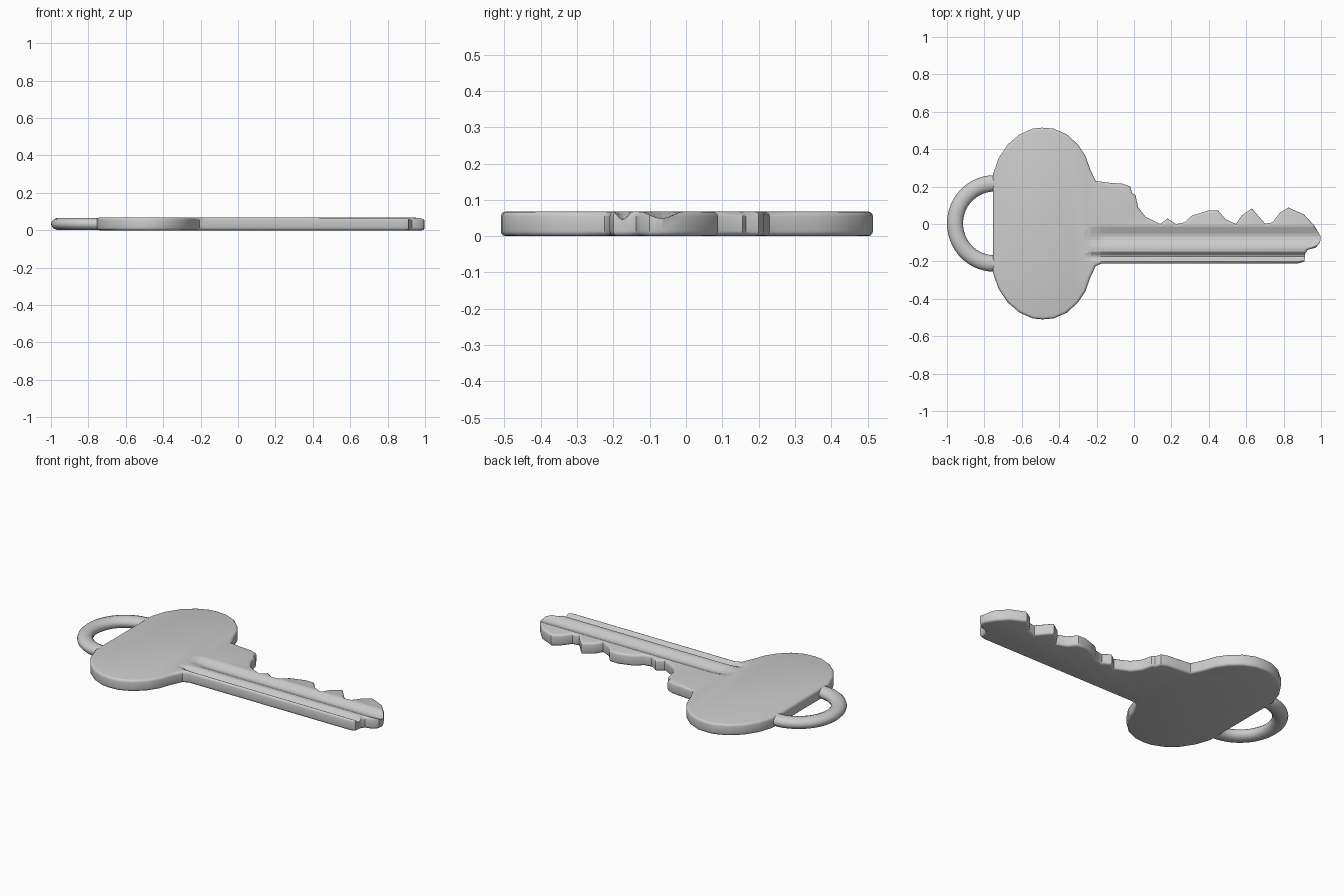
import bpy, bmesh, math

if "Cube" in bpy.data.objects:
    bpy.data.objects.remove(bpy.data.objects["Cube"])

T = 0.068  # key thickness


def make_object(name, bm):
    bmesh.ops.recalc_face_normals(bm, faces=bm.faces)
    mesh = bpy.data.meshes.new(name)
    bm.to_mesh(mesh)
    bm.free()
    ob = bpy.data.objects.new(name, mesh)
    bpy.context.collection.objects.link(ob)
    return ob


def loft(name, rings, close_path=False):
    # Skin a list of closed cross-sections and cap both ends
    bm = bmesh.new()
    vs = [[bm.verts.new(p) for p in r] for r in rings]
    n = len(rings[0])
    for a, b in zip(vs, vs[1:]):
        for i in range(n):
            j = (i + 1) % n
            bm.faces.new((a[i], a[j], b[j], b[i]))
    bm.faces.new(vs[0])
    bm.faces.new(vs[-1])
    return make_object(name, bm)


def smooth(ob, angle):
    bpy.ops.object.select_all(action='DESELECT')
    ob.select_set(True)
    bpy.context.view_layer.objects.active = ob
    bpy.ops.object.shade_smooth_by_angle(angle=math.radians(angle))


# Outline: upper lobe, teeth and tip, then mirrored lower lobe
lobe = [(-0.755, 0.262), (-0.725, 0.35), (-0.675, 0.425), (-0.61, 0.48),
        (-0.54, 0.51), (-0.49, 0.515), (-0.43, 0.51), (-0.36, 0.48),
        (-0.30, 0.425), (-0.26, 0.365), (-0.235, 0.295), (-0.205, 0.23)]
teeth = [(-0.13, 0.22), (-0.06, 0.215), (-0.02, 0.2), (-0.01, 0.165), (0.008, 0.155),
         (0.022, 0.09), (0.06, 0.04), (0.14, 0.0), (0.18, 0.03), (0.225, 0.0),
         (0.27, 0.008), (0.31, 0.045), (0.40, 0.073), (0.45, 0.072), (0.49, 0.025),
         (0.545, 0.0), (0.575, 0.045), (0.63, 0.083), (0.70, 0.002), (0.74, 0.008),
         (0.78, 0.06), (0.825, 0.088), (0.91, 0.05), (0.965, -0.01)]
tip = [(0.998, -0.065), (0.995, -0.1), (0.97, -0.127), (0.93, -0.137),
       (0.915, -0.158), (0.912, -0.2), (0.88, -0.21), (-0.175, -0.212)]
lower = [(x, -y + 0.005) for x, y in reversed(lobe)]
outline = lobe + teeth + tip + lower

# Key body: extruded outline with rounded rims
bm = bmesh.new()
base = bm.faces.new([bm.verts.new((x, y, 0)) for x, y in outline])
ext = bmesh.ops.extrude_face_region(bm, geom=[base])
bmesh.ops.translate(bm, vec=(0, 0, T),
                    verts=[g for g in ext['geom'] if isinstance(g, bmesh.types.BMVert)])
bm.normal_update()
rims = [e for e in bm.edges if abs(e.verts[0].co.z - e.verts[1].co.z) < 1e-4]
bmesh.ops.bevel(bm, geom=rims, offset=0.014, segments=3, profile=0.5,
                affect='EDGES', clamp_overlap=False)
body = make_object("key_body", bm)

# Grooves along the blade, running out into the bow
def groove(name, y0, y1, depth):
    rings = []
    for x, f in ((-0.27, 0.0), (-0.23, 0.35), (-0.18, 0.85), (-0.13, 1.0), (1.1, 1.0)):
        ring = [(x, y1, 0.1), (x, y0, 0.1)]
        for i in range(9):
            u = i / 8
            d = depth * f * (0.5 - 0.5 * math.cos(2 * math.pi * u))
            ring.append((x, y0 + (y1 - y0) * u, T + 0.0007 - d))
        rings.append(ring)
    cutter = loft(name, rings)
    cutter.hide_render = True
    cutter.hide_viewport = True
    m = body.modifiers.new(name, 'BOOLEAN')
    m.operation = 'DIFFERENCE'
    m.solver = 'EXACT'
    m.object = cutter


groove("narrow_groove_cutter", -0.205, -0.143, 0.023)
groove("wide_groove_cutter", -0.135, 0.0, 0.02)

# Key-ring loop: oval section swept around a half circle
rings = []
for i in range(29):
    a = math.radians(82 + 196 * i / 28)
    ring = []
    for k in range(14):
        t = 2 * math.pi * k / 14
        r = 0.21 + 0.043 * math.cos(t)
        ring.append((-0.747 + r * math.cos(a), 0.003 + r * math.sin(a) * 1.02,
                     T / 2 + 0.033 * math.sin(t)))
    rings.append(ring)
loop = loft("ring_loop", rings)

smooth(body, 35)
smooth(loop, 60)
